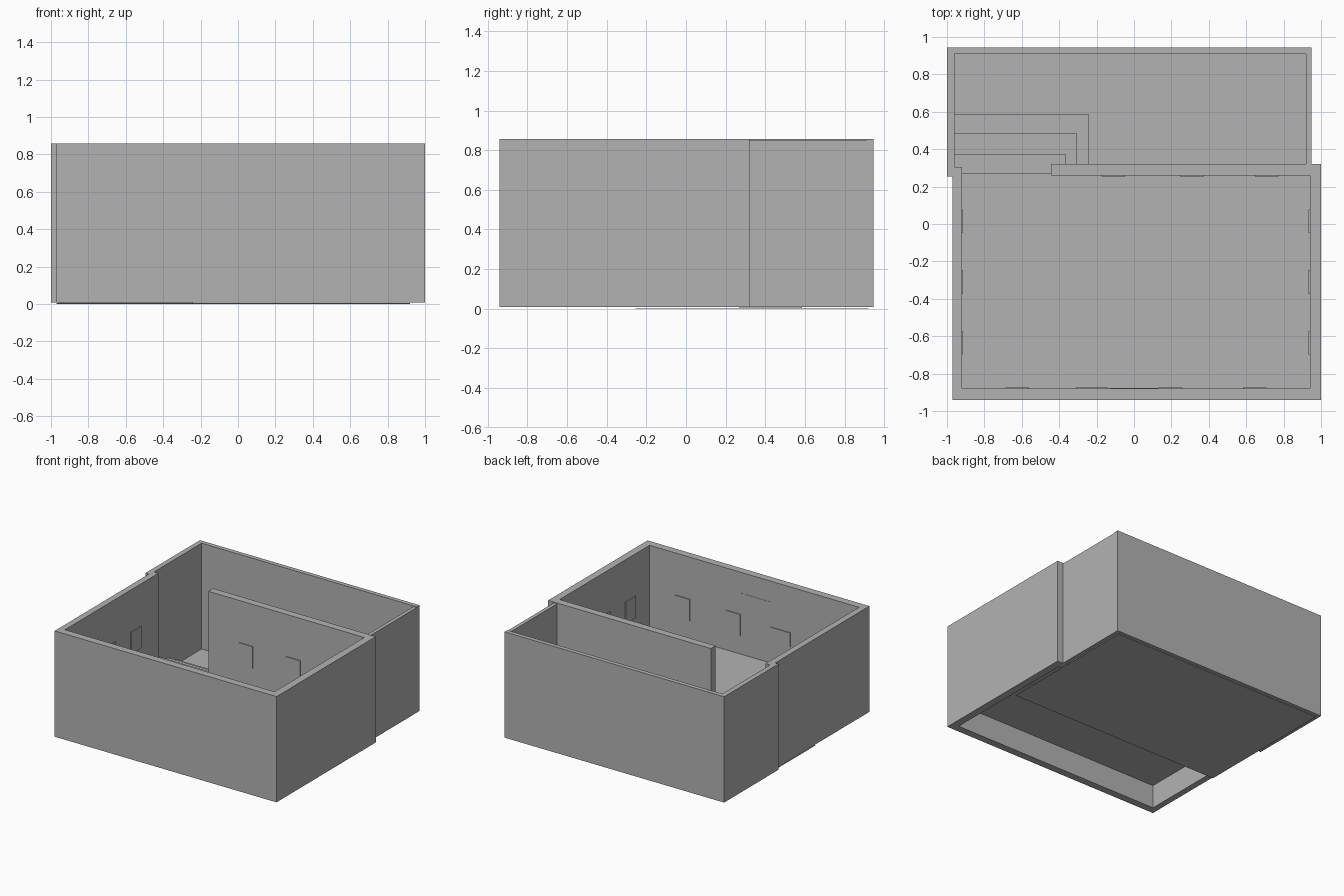
import bpy

cube = bpy.data.objects.get("Cube")
if cube:
    bpy.data.objects.remove(cube, do_unlink=True)

grey = bpy.data.materials.new("plain_grey")
grey.use_nodes = True
GREY = (0.45, 0.45, 0.45, 1)
grey.diffuse_color = GREY
grey.node_tree.nodes["Principled BSDF"].inputs["Base Color"].default_value = GREY

BASE, TOP, FLOOR = 0.008, 0.857, 0.2


def box(name, x, y, z):
    """Axis-aligned box from (low, high) pairs."""
    bpy.ops.mesh.primitive_cube_add(size=1)
    ob = bpy.context.object
    ob.name = name
    for v in ob.data.vertices:
        v.co = [r[0] if c < 0 else r[1] for c, r in zip(v.co, (x, y, z))]
    ob.data.materials.append(grey)
    return ob


def wall(name, x, y, top=TOP):
    return box(name, x, y, (BASE, top))


# Front room walls
wall("front_wall", (-0.97, 1.0), (-0.94, -0.88))
wall("front_room_left_wall", (0.94, 1.0), (-0.88, 0.26))
wall("front_room_right_wall", (-0.97, -0.92), (-0.88, 0.305))
wall("partition_wall", (-0.445, 1.0), (0.26, 0.32))

# Back room walls
wall("back_wall", (-1.0, 0.95), (0.91, 0.945))
wall("back_room_left_wall", (0.92, 0.95), (0.32, 0.91), TOP - 0.006)
wall("back_room_right_wall", (-1.0, -0.96), (0.255, 0.91))

# Raised front floor and low back floor
box("front_floor", (-0.92, 0.94), (-0.88, 0.27), (FLOOR - 0.005, FLOOR))
box("back_floor", (-0.97, 0.92), (-0.255, 0.92), (0, 0.004))

# Steps from the front floor down to the back floor
for i, (x, y) in enumerate([(-0.365, 0.375), (-0.305, 0.485), (-0.24, 0.585)]):
    box(f"step_{i + 1}", (-0.96, x), (0.27, y), (0.004, FLOOR * (3 - i) / 4))

# Framed panels on the walls
PANEL_Z = (0.345, 0.52)
HALF = 0.063
for i, x in enumerate((-0.11, 0.31, 0.71)):
    box(f"partition_panel_{i + 1}", (x - HALF, x + HALF), (0.253, 0.26), PANEL_Z)
for i, x in enumerate((-0.625, 0.195, 0.645)):
    box(f"front_panel_{i + 1}", (x - HALF, x + HALF), (-0.88, -0.873), PANEL_Z)
for i, y in enumerate((-0.635, -0.31, 0.015)):
    box(f"left_panel_{i + 1}", (0.933, 0.94), (y - HALF, y + HALF), PANEL_Z)
    box(f"right_panel_{i + 1}", (-0.92, -0.913), (y - HALF, y + HALF), PANEL_Z)
box("front_wide_panel", (-0.31, -0.14), (-0.88, -0.873), (0.375, 0.49))
box("front_sign", (-0.13, 0.13), (-0.88, -0.878), (0.64, 0.69))
